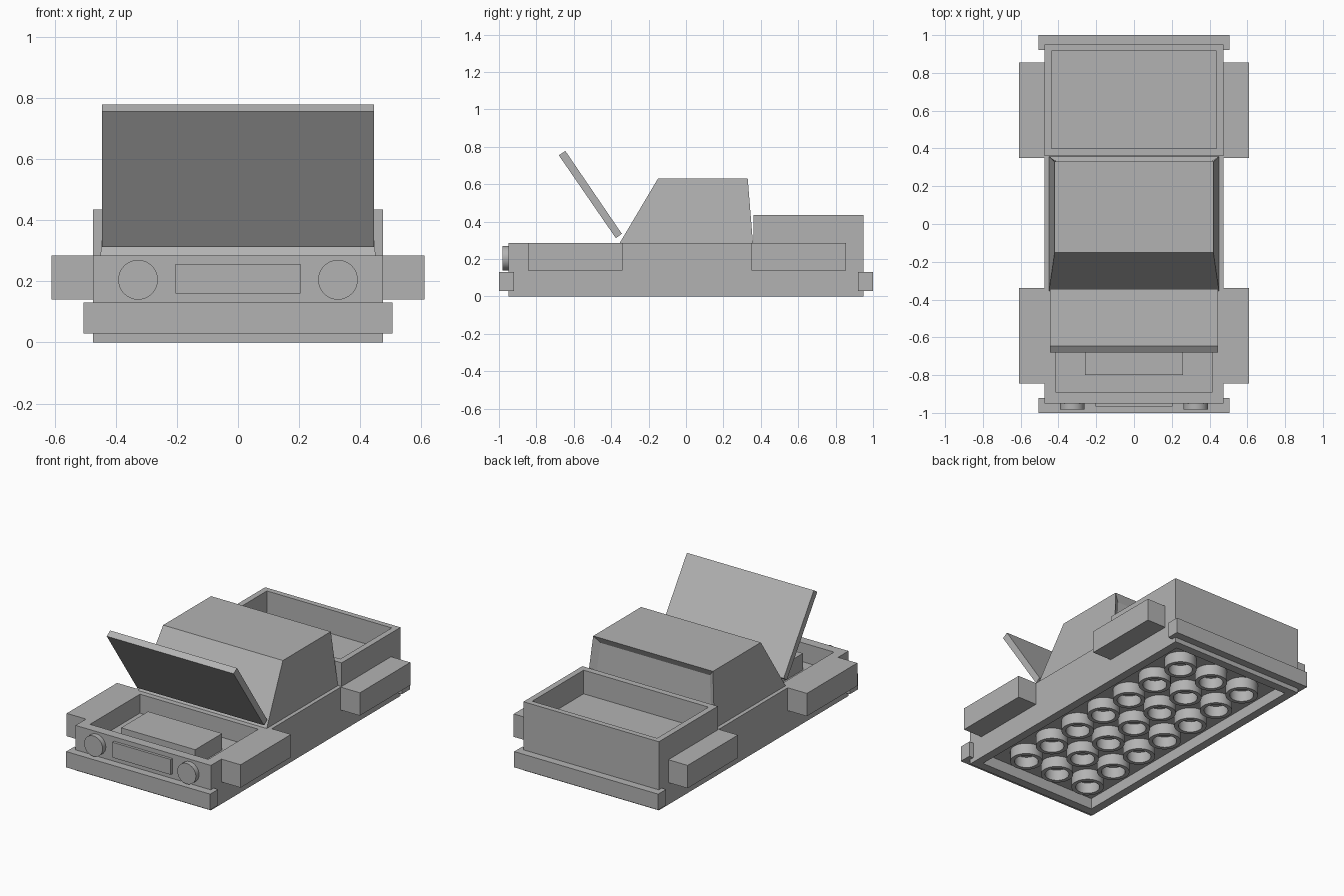
import bpy, bmesh, math
from mathutils import Vector

if "Cube" in bpy.data.objects:
    bpy.data.objects.remove(bpy.data.objects["Cube"], do_unlink=True)

grey = bpy.data.materials.new("plain_grey")
grey.use_nodes = True
COLOUR = (0.45, 0.45, 0.45, 1)
grey.diffuse_color = COLOUR
grey.node_tree.nodes["Principled BSDF"].inputs["Base Color"].default_value = COLOUR


def finish(name, bm, smooth=False):
    bmesh.ops.recalc_face_normals(bm, faces=bm.faces)
    mesh = bpy.data.meshes.new(name)
    bm.to_mesh(mesh)
    bm.free()
    mesh.materials.append(grey)
    ob = bpy.data.objects.new(name, mesh)
    bpy.context.collection.objects.link(ob)
    if smooth:
        activate(ob)
        bpy.ops.object.shade_smooth_by_angle(angle=math.radians(35))
    return ob


def activate(ob):
    bpy.ops.object.select_all(action='DESELECT')
    ob.select_set(True)
    bpy.context.view_layer.objects.active = ob


def box(name, xs, ys, zs):
    bm = bmesh.new()
    bmesh.ops.create_cube(bm, size=1)
    for v in bm.verts:
        v.co = [r[0] if c < 0 else r[1] for c, r in zip(v.co, (xs, ys, zs))]
    return finish(name, bm)


def cut(ob, half_x, ys, zs):
    """Subtract a centred box from an object."""
    cutter = box("cutter", (-half_x, half_x), ys, zs)
    cutter.hide_render = True
    mod = ob.modifiers.new("cut", 'BOOLEAN')
    mod.operation, mod.solver, mod.object = 'DIFFERENCE', 'EXACT', cutter
    activate(ob)
    bpy.ops.object.modifier_apply(modifier=mod.name)
    bpy.data.objects.remove(cutter, do_unlink=True)


def extrude_profile(name, points, half_x):
    """Side profile in (y, z), extruded across x."""
    bm = bmesh.new()
    face = bm.faces.new([bm.verts.new((-half_x, y, z)) for y, z in points])
    new = bmesh.ops.extrude_face_region(bm, geom=[face])["geom"]
    for v in new:
        if isinstance(v, bmesh.types.BMVert):
            v.co.x = half_x
    return bm


# Body: hollow underneath, open engine bay on top
body = box("body", (-0.475, 0.475), (-0.95, 0.95), (0, 0.285))
cut(body, 0.42, (-0.895, 0.895), (-0.1, 0.07))
cut(body, 0.415, (-0.89, -0.39), (0.165, 0.4))
box("engine_block", (-0.26, 0.26), (-0.8, -0.53), (0.16, 0.27))

# Open cargo bed
bed = box("cargo_bed", (-0.475, 0.475), (0.36, 0.95), (0.285, 0.435))
cut(bed, 0.438, (0.4, 0.915), (0.2, 0.5))

# Cab tapers toward the roof, with a recessed rear window
bm = extrude_profile("cab", [(-0.355, 0.285), (-0.15, 0.63), (0.33, 0.63), (0.358, 0.285)], 0.45)
for v in bm.verts:
    if v.co.z > 0.5:
        v.co.x *= 0.42 / 0.45
bmesh.ops.recalc_face_normals(bm, faces=bm.faces)
rear = max(bm.faces, key=lambda f: f.normal.y)
normal = rear.normal.copy()
bmesh.ops.inset_region(bm, faces=[rear], thickness=0.055)
window = max((f for f in bm.faces if f.normal.y > 0.9), key=lambda f: f.calc_area())
bmesh.ops.translate(bm, verts=window.verts, vec=normal * -0.025)
finish("cab", bm)

# Raised hood panel
finish("hood", extrude_profile("hood", [(-0.375, 0.312), (-0.68, 0.755), (-0.645, 0.778), (-0.343, 0.335)], 0.445))

# Fenders and headlights on both sides
for side, s in (("left", 1), ("right", -1)):
    xs = sorted((0.46 * s, 0.61 * s))
    box(side + "_front_fender", xs, (-0.845, -0.34), (0.14, 0.285))
    box(side + "_rear_fender", xs, (0.35, 0.855), (0.14, 0.285))
    bm = bmesh.new()
    bmesh.ops.create_cone(bm, cap_ends=True, segments=32, radius1=0.065, radius2=0.065, depth=0.04)
    lamp = finish(side + "_headlight", bm, smooth=True)
    lamp.rotation_euler.x = math.pi / 2
    lamp.location = (0.327 * s, -0.962, 0.205)

# Bumpers and grille
box("front_bumper", (-0.505, 0.505), (-1, -0.92), (0.03, 0.13))
box("rear_bumper", (-0.505, 0.505), (0.92, 1), (0.03, 0.13))
box("grille", (-0.205, 0.205), (-0.967, -0.94), (0.16, 0.257))

# Grid of tubes under the body
bm = bmesh.new()
ring = [bm.verts.new((r, 0, z)) for r, z in ((0.071, 0), (0.096, 0), (0.096, 0.075), (0.071, 0.075))]
face = bm.faces.new(ring)
edges = list(face.edges)
bmesh.ops.delete(bm, geom=[face], context='FACES_ONLY')
bmesh.ops.spin(bm, geom=ring + edges, cent=(0, 0, 0), axis=(0, 0, 1),
               angle=2 * math.pi, steps=32, use_merge=False)
bmesh.ops.remove_doubles(bm, verts=bm.verts, dist=0.0005)
tube = finish("underside_tube", bm, smooth=True)
PITCH = 0.2375
for col in range(-1, 2):
    for row in range(-3, 4):
        place = Vector((col * PITCH, row * PITCH, 0))
        if place.length > 0:
            copy = tube.copy()
            copy.location = place
            bpy.context.collection.objects.link(copy)
